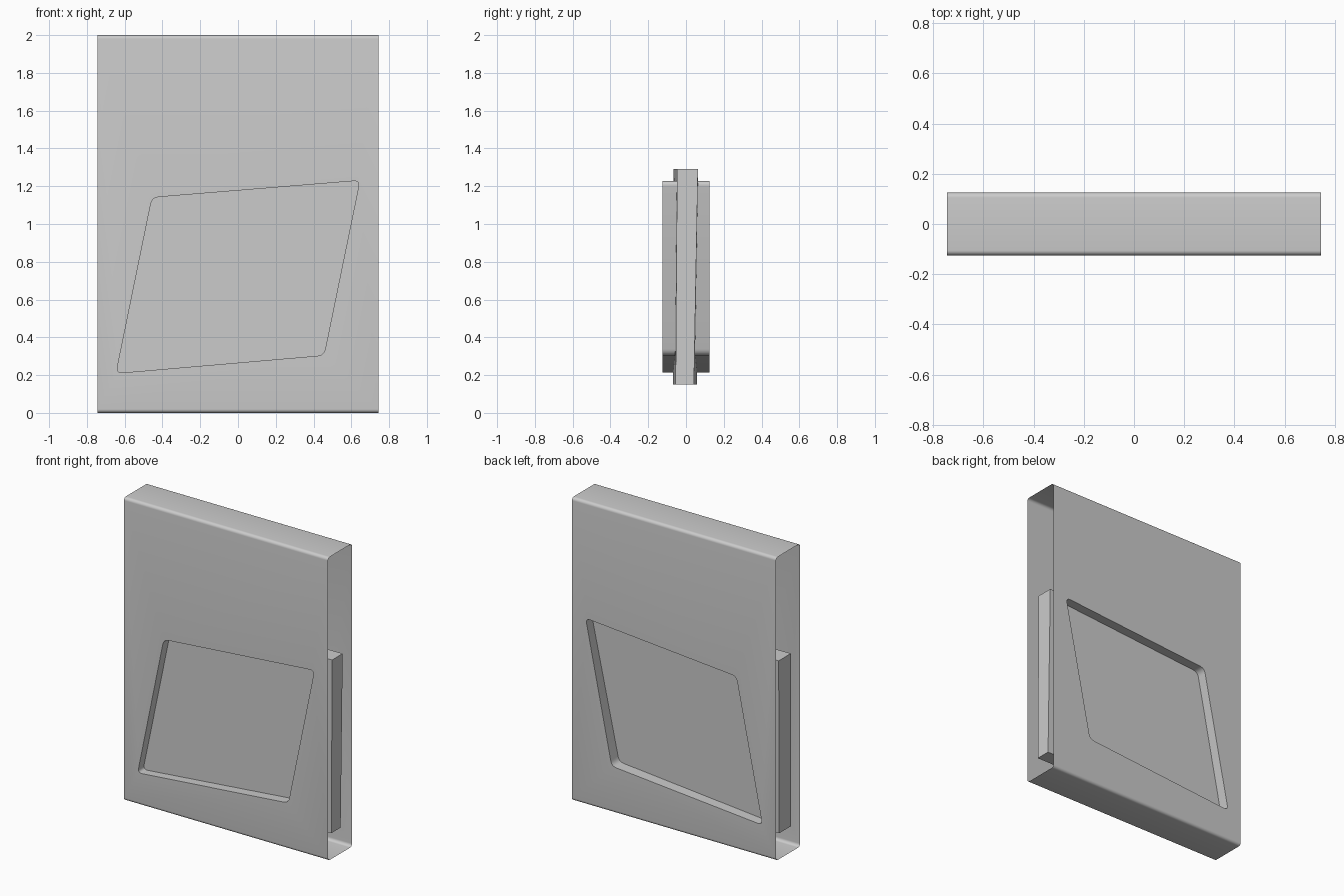
import bpy, bmesh, math
from mathutils import Vector

if "Cube" in bpy.data.objects:
    bpy.data.objects.remove(bpy.data.objects["Cube"])

W, D, H, R = 0.745, 0.125, 2.0, 0.02


def finish(name, bm):
    bmesh.ops.recalc_face_normals(bm, faces=bm.faces)
    mesh = bpy.data.meshes.new(name)
    bm.to_mesh(mesh)
    bm.free()
    ob = bpy.data.objects.new(name, mesh)
    bpy.context.collection.objects.link(ob)
    bpy.ops.object.select_all(action='DESELECT')
    bpy.context.view_layer.objects.active = ob
    ob.select_set(True)
    bpy.ops.object.shade_smooth_by_angle(angle=math.radians(30))
    return ob


def rounded(corners, cut, segs=6):
    """Round each corner of a polygon, starting `cut` away from it."""
    pts = [Vector(c) for c in corners]
    out = []
    for i, p in enumerate(pts):
        a = p + (pts[i - 1] - p).normalized() * cut
        b = p + (pts[(i + 1) % len(pts)] - p).normalized() * cut
        for k in range(segs + 1):
            t = k / segs
            out.append(a * (1 - t) ** 2 + p * 2 * t * (1 - t) + b * t * t)
    return out


def loop_edges(bm, verts):
    n = len(verts)
    return [bm.edges.get((verts[i], verts[(i + 1) % n]))
            or bm.edges.new((verts[i], verts[(i + 1) % n])) for i in range(n)]


# Thin wall sleeve: rounded in section, open at both x ends, slanted window through it
bm = bmesh.new()
window = rounded([(-0.455, 1.14), (0.645, 1.23), (0.455, 0.305), (-0.645, 0.21)], 0.035)
holes = []
for y in (-D, D):
    sheet = [bm.verts.new((x, y, z)) for x, z in ((-W, R), (W, R), (W, H - R), (-W, H - R))]
    hole = [bm.verts.new((p.x, y, p.y)) for p in window]
    edges = loop_edges(bm, sheet) + loop_edges(bm, hole)
    bmesh.ops.triangle_fill(bm, use_beauty=True, edges=edges, normal=(0, 1 if y > 0 else -1, 0))
    holes.append(hole)

# Window reveal
n = len(window)
for i in range(n):
    j = (i + 1) % n
    bm.faces.new((holes[0][i], holes[0][j], holes[1][j], holes[1][i]))

# Rounded top and bottom strips
for z0, s in ((H - R, 1), (R, -1)):
    arc = [(D - R + R * math.cos(a), z0 + s * R * math.sin(a))
           for a in (k * math.pi / 12 for k in range(7))]
    arc += [(-y, z) for y, z in reversed(arc)]
    rows = [[bm.verts.new((x, y, z)) for x in (-W, W)] for y, z in arc]
    for a, b in zip(rows, rows[1:]):
        bm.faces.new((a[0], a[1], b[1], b[0]))
bmesh.ops.remove_doubles(bm, verts=bm.verts, dist=1e-5)
finish("wall_sleeve", bm)

# Slightly tilted pane sitting inside the sleeve
bm = bmesh.new()
bmesh.ops.create_cube(bm, size=1)
depth = {(1, 1): (-0.047, 0.063), (1, 0): (-0.055, 0.042),
         (0, 1): (-0.065, 0.062), (0, 0): (-0.068, 0.057)}
for v in bm.verts:
    right, back, up = (int(c > 0) for c in v.co)
    v.co = (0.72 if right else -0.72, depth[right, up][back], 1.29 if up else 0.15)
finish("window_pane", bm)
